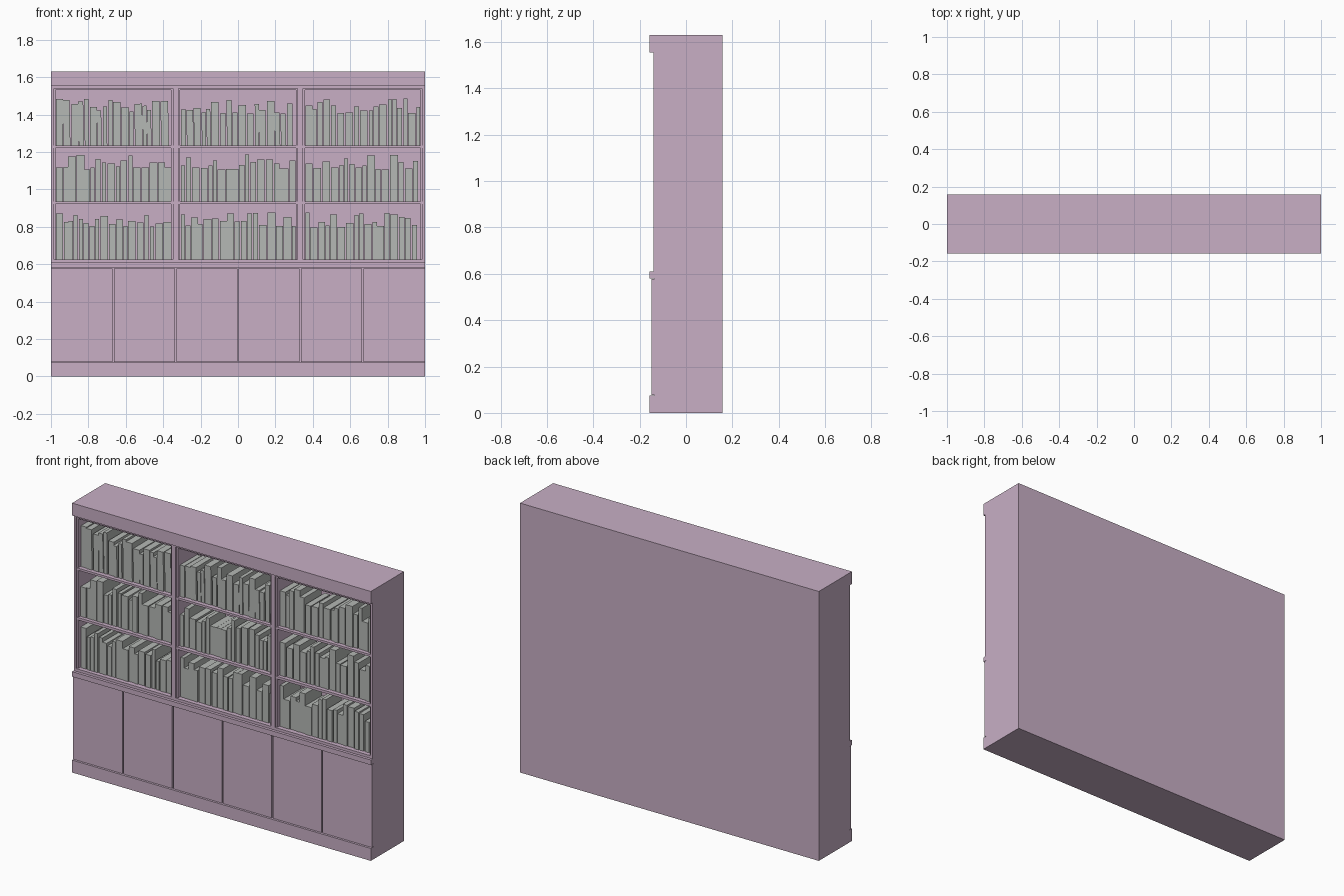
import bpy, bmesh, math, random
from mathutils import Matrix, Vector

random.seed(7)
cube = bpy.data.objects.get("Cube")
if cube:
    bpy.data.objects.remove(cube)


def material(name, rgb):
    m = bpy.data.materials.new(name)
    m.use_nodes = True
    m.diffuse_color = (*rgb, 1)
    m.node_tree.nodes["Principled BSDF"].inputs["Base Color"].default_value = (*rgb, 1)
    return m


MAUVE = material("mauve paint", (0.58, 0.43, 0.56))
GREY = material("grey book", (0.46, 0.48, 0.46))


def add_box(bm, x, y, z, lean=0.0):
    """Box between (min, max) pairs, optionally leaning about its lower edge."""
    size = Vector((x[1] - x[0], y[1] - y[0], z[1] - z[0]))
    mid = Vector((x[0] + x[1], y[0] + y[1], z[0] + z[1])) / 2
    mat = Matrix.Translation(mid) @ Matrix.Diagonal((*size, 1))
    if lean:
        foot = Vector((x[0], 0, z[0]))
        mat = (Matrix.Translation(foot) @ Matrix.Rotation(lean, 4, 'Y')
               @ Matrix.Translation(-foot) @ mat)
    bmesh.ops.create_cube(bm, size=1, matrix=mat)


def finish(bm, name, mat):
    mesh = bpy.data.meshes.new(name)
    bm.to_mesh(mesh)
    bm.free()
    mesh.materials.append(mat)
    ob = bpy.data.objects.new(name, mesh)
    bpy.context.collection.objects.link(ob)
    return ob


def box(name, x, y, z, mat=MAUVE):
    bm = bmesh.new()
    add_box(bm, x, y, z)
    return finish(bm, name, mat)


def bevelled(ob, width):
    mod = ob.modifiers.new("soft edge", 'BEVEL')
    mod.width = width
    mod.segments = 1


BACK, LEDGE_Y, DOOR_Y, FRAME_Y = 0.158, -0.158, -0.148, -0.141
FULL = (-1, 1)
BAYS = [(-0.985, -0.348), (-0.318, 0.318), (0.348, 0.985)]
FLOORS = [0.626, 0.936, 1.235]
CEILINGS = [0.921, 1.222, 1.54]

# Base cupboard, plinth, ledge and cornice
box("cupboard_body", FULL, (-0.135, BACK), (0, 0.6))
box("plinth", FULL, (LEDGE_Y, -0.13), (0, 0.075))
box("ledge", FULL, (LEDGE_Y, BACK), (0.58, 0.61))
box("cornice", FULL, (LEDGE_Y, BACK), (1.555, 1.63))

# Six cupboard doors with narrow gaps between
for i in range(6):
    x0, x1 = -1 + i / 3, -1 + (i + 1) / 3
    box(f"door_{i + 1}", (x0 + (0.004 if i else 0), x1 - (0.004 if i < 5 else 0)),
        (DOOR_Y, -0.13), (0.077, 0.578))

# Upper case: back, uprights and rails
box("back_panel", FULL, (0.14, BACK), (0.6, 1.56))
edges = [-1] + [x for bay in BAYS for x in bay] + [1]
for i in range(0, len(edges), 2):
    box(f"upright_{i // 2 + 1}", (edges[i], edges[i + 1]), (FRAME_Y, BACK), (0.6, 1.56))
box("bottom_rail", FULL, (FRAME_Y, BACK), (0.6, FLOORS[0]))
box("top_rail", FULL, (FRAME_Y, BACK), (CEILINGS[-1], 1.56))


def fill_row(name, x0, x1, z, leaning):
    """Fill a shelf with books of varied width, height and depth."""
    bm = bmesh.new()
    x = x0
    while x < x1 - 0.018:
        width = min(random.choice((0.022, 0.028, 0.036, 0.041)), x1 - x)
        height = random.uniform(0.17, 0.25)
        front = -0.118 + random.uniform(0, 0.008)
        lean = math.radians(random.uniform(-1.5, 0)) if leaning and x > x0 else 0
        add_box(bm, (x, x + width), (front, front + random.uniform(0.15, 0.19)),
                (z, z + height), lean)
        x += width + random.choice((0.002, 0.004, 0.007))
    finish(bm, name, GREY)


# Shelves, inner lips and books in every bay
for b, (x0, x1) in enumerate(BAYS):
    lip = (-0.132, 0.15)
    zs = (FLOORS[0], CEILINGS[-1])
    box(f"inner_lip_{b + 1}_a", (x0, x0 + 0.009), lip, zs)
    box(f"inner_lip_{b + 1}_b", (x1 - 0.009, x1), lip, zs)
    box(f"inner_lip_{b + 1}_top", (x0, x1), lip, (zs[1] - 0.009, zs[1]))
    for r, z in enumerate(FLOORS):
        if r:
            box(f"shelf_{b + 1}_{r}", (x0, x1), (-0.137, 0.15), (CEILINGS[r - 1], z))
        fill_row(f"books_{b + 1}_{r + 1}", x0 + 0.013, x1 - 0.011, z, r == 2 and b < 2)
